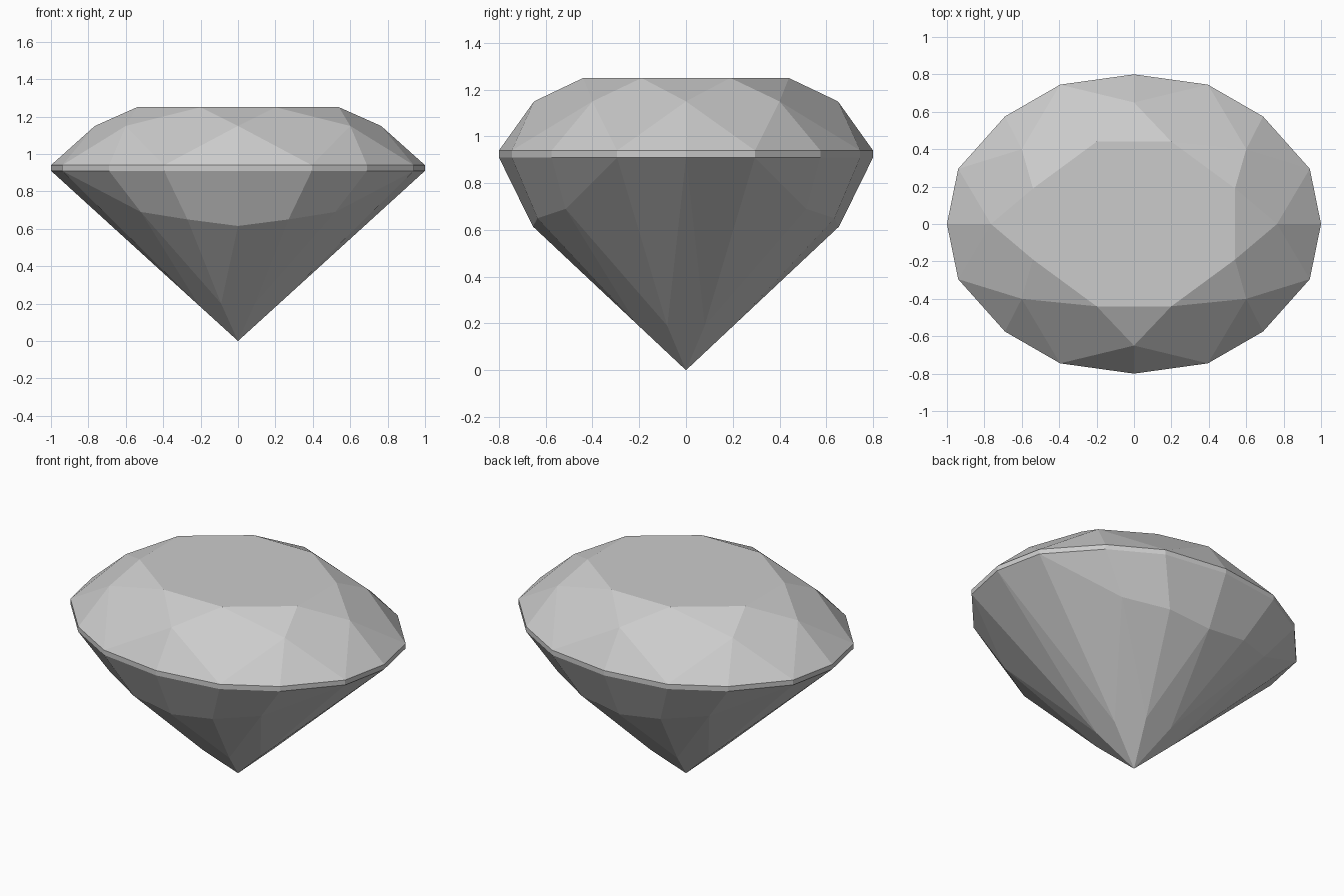
import bpy
import bmesh

if "Cube" in bpy.data.objects:
    bpy.data.objects.remove(bpy.data.objects["Cube"], do_unlink=True)

stone = bpy.data.materials.new("light grey stone")
stone.use_nodes = True
stone.diffuse_color = (0.6, 0.6, 0.6, 1)
stone.node_tree.nodes["Principled BSDF"].inputs["Base Color"].default_value = (0.6, 0.6, 0.6, 1)

# Heights of the level rings
TABLE, SHOULDER, GIRDLE_TOP, GIRDLE_LOW = 1.25, 1.15, 0.94, 0.91

# Facet corners in one quadrant, running from the +y axis to the +x axis
points = {
    "t0": (0, 0.44, TABLE), "t1": (0.2, 0.44, TABLE),
    "t2": (0.54, 0.19, TABLE), "t3": (0.54, 0, TABLE), "mid": (0, 0, TABLE),
    "m0": (0, 0.65, SHOULDER), "m1": (0.6, 0.4, SHOULDER), "m2": (0.765, 0, SHOULDER),
    "p0": (0, 0.655, 0.615), "p1": (0.27, 0.635, 0.65), "p2": (0.52, 0.515, 0.69),
    "k0": (0.09, 0.213, 0.2), "k1": (0.209, 0.08, 0.19), "tip": (0, 0, 0),
}
outline = [(0, 0.8), (0.395, 0.745), (0.69, 0.575), (0.94, 0.295), (1, 0)]
for i, (x, y) in enumerate(outline):
    points[f"u{i}"] = (x, y, GIRDLE_TOP)
    points[f"l{i}"] = (x, y, GIRDLE_LOW)


def add_part(name, facets):
    """Mirror the facets of one quadrant into all four and join them."""
    bm = bmesh.new()
    for sx in (1, -1):
        for sy in (1, -1):
            for facet in facets:
                corners = [points[key] for key in facet.split()]
                bm.faces.new([bm.verts.new((x * sx, y * sy, z)) for x, y, z in corners])
    bmesh.ops.remove_doubles(bm, verts=bm.verts, dist=0.0005)
    bmesh.ops.recalc_face_normals(bm, faces=bm.faces)
    # An open shell: make sure it faces away from the middle of the stone
    for face in bm.faces:
        c = face.calc_center_median()
        c.z -= 0.8
        if face.normal.dot(c) < 0:
            face.normal_flip()
    # Join halves of facets that lie across a mirror plane
    bmesh.ops.dissolve_limit(bm, angle_limit=0.005, verts=bm.verts, edges=bm.edges)
    mesh = bpy.data.meshes.new(name)
    bm.to_mesh(mesh)
    bm.free()
    mesh.materials.append(stone)
    obj = bpy.data.objects.new(name, mesh)
    bpy.context.collection.objects.link(obj)


# Crown: table, star facets, kites, upper girdle facets
add_part("crown", [
    "mid t0 t1 t2 t3",
    "t0 t1 m0", "t1 t2 m1", "t2 t3 m2",
    "t1 m0 u1 m1", "t2 m1 u3 m2",
    "m0 u0 u1", "m1 u1 u2", "m1 u2 u3", "m2 u3 u4",
])

# Girdle: thin upright band
add_part("girdle", [f"u{i} u{i + 1} l{i + 1} l{i}" for i in range(4)])

# Pavilion: steep break facets, long lower facets, main facets to the tip
add_part("pavilion", [
    "l0 l1 p1 p0", "l1 l2 p2 p1", "l2 l3 p2",
    "p0 p1 k0", "p1 p2 k0", "p2 l3 k1", "l3 l4 k1",
    "tip k0 p0", "tip k0 p2 k1", "tip k1 l4",
])
